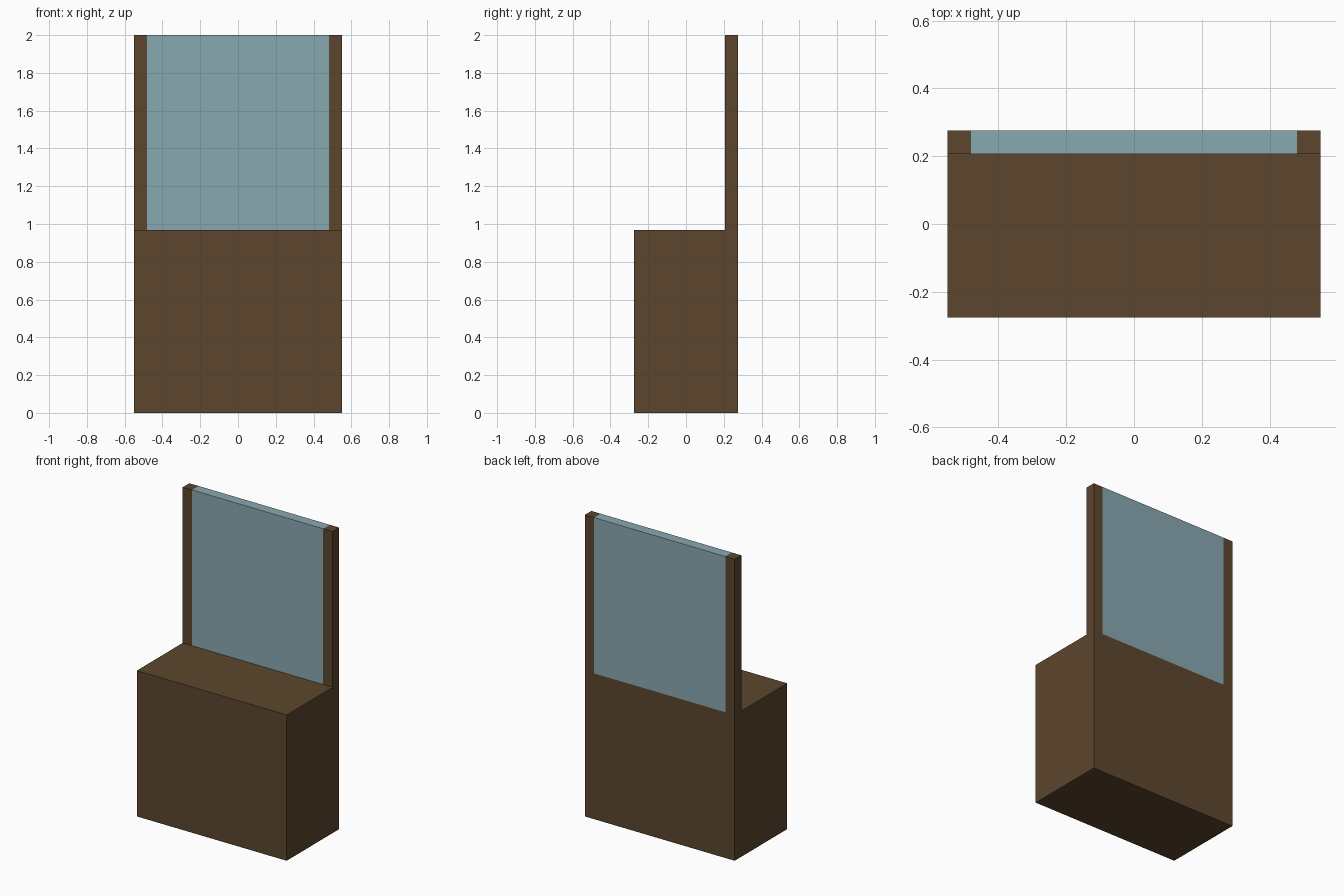
import bpy, bmesh
from mathutils import Vector

if "Cube" in bpy.data.objects:
    bpy.data.objects.remove(bpy.data.objects["Cube"])

W, D = 0.55, 0.275          # half width, half depth
SEAT_Z, TOP_Z = 0.967, 2.0  # block height, full height
T = 0.0688                  # thickness of back panel and posts


def srgb(r, g, b):
    lin = lambda c: c / 12.92 if c <= 0.04045 else ((c + 0.055) / 1.055) ** 2.4
    return (lin(r / 255), lin(g / 255), lin(b / 255), 1.0)


def material(name, rgb):
    m = bpy.data.materials.new(name)
    m.diffuse_color = srgb(*rgb)
    m.use_nodes = True
    m.node_tree.nodes["Principled BSDF"].inputs["Base Color"].default_value = m.diffuse_color
    return m


brown = material("dark_wood", (92, 70, 45))
blue = material("pale_blue_glass", (137, 168, 178))

# L-shaped side profile (y, z) extruded across the width
profile = [(-D, 0), (D, 0), (D, TOP_Z), (D - T, TOP_Z), (D - T, SEAT_Z), (-D, SEAT_Z)]
bm = bmesh.new()
side = bm.faces.new([bm.verts.new((-W, y, z)) for y, z in profile])
ext = bmesh.ops.extrude_face_region(bm, geom=[side])
bmesh.ops.translate(bm, vec=(2 * W, 0, 0),
                    verts=[v for v in ext["geom"] if isinstance(v, bmesh.types.BMVert)])

# Cut the borders of the posts and the pane
for co, no in (((0, 0, SEAT_Z), (0, 0, 1)),
               ((W - T, 0, 0), (1, 0, 0)),
               ((T - W, 0, 0), (1, 0, 0))):
    geom = bm.verts[:] + bm.edges[:] + bm.faces[:]
    bmesh.ops.bisect_plane(bm, geom=geom, dist=1e-5, plane_co=co, plane_no=no)
bmesh.ops.recalc_face_normals(bm, faces=bm.faces[:])

# The pane is everything above the block and between the posts
for f in bm.faces:
    c = f.calc_center_median()
    f.material_index = int(c.z > SEAT_Z + 0.01 and abs(c.x) < W - T - 0.01)

mesh = bpy.data.meshes.new("block_with_back_pane")
bm.to_mesh(mesh)
bm.free()
mesh.materials.append(brown)
mesh.materials.append(blue)
obj = bpy.data.objects.new("block_with_back_pane", mesh)
bpy.context.collection.objects.link(obj)
